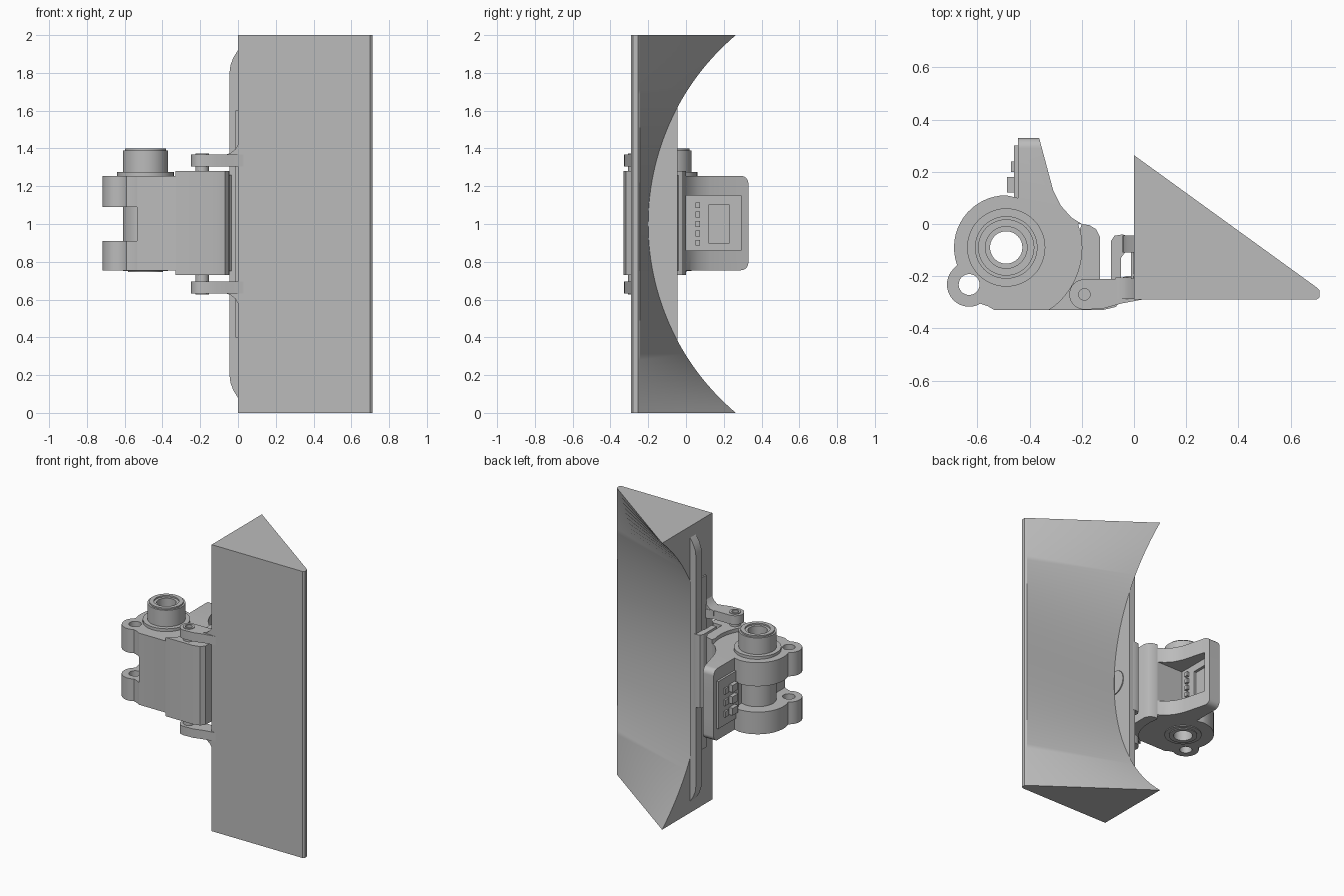
import bpy, bmesh, math
from math import radians, cos, sin, sqrt

cube = bpy.data.objects.get("Cube")
if cube:
    bpy.data.objects.remove(cube, do_unlink=True)

grey = bpy.data.materials.new("plain grey")
grey.use_nodes = True
grey.diffuse_color = (0.5, 0.5, 0.5, 1)
grey.node_tree.nodes["Principled BSDF"].inputs["Base Color"].default_value = (0.5, 0.5, 0.5, 1)


def make(name, rings, angle=30):
    """Solid skinned through equal-length rings of points."""
    bm = bmesh.new()
    loops = [[bm.verts.new(p) for p in ring] for ring in rings]
    n = len(loops[0])
    for a, b in zip(loops, loops[1:]):
        for i in range(n):
            j = (i + 1) % n
            bm.faces.new((a[i], a[j], b[j], b[i]))
    bm.faces.new(loops[0][::-1])
    bm.faces.new(loops[-1])
    bmesh.ops.recalc_face_normals(bm, faces=bm.faces)
    mesh = bpy.data.meshes.new(name)
    bm.to_mesh(mesh)
    bm.free()
    mesh.materials.append(grey)
    obj = bpy.data.objects.new(name, mesh)
    bpy.context.collection.objects.link(obj)
    smooth(obj, angle)
    return obj


def smooth(obj, angle=30):
    bpy.ops.object.select_all(action='DESELECT')
    obj.select_set(True)
    bpy.context.view_layer.objects.active = obj
    bpy.ops.object.shade_smooth_by_angle(angle=radians(angle))


def prism(name, outline, lo, hi, axis='z'):
    """Extrude a 2D outline along an axis."""
    place = {'z': lambda a, b, c: (a, b, c),
             'y': lambda a, b, c: (a, c, b),
             'x': lambda a, b, c: (c, a, b)}[axis]
    return make(name, [[place(a, b, c) for a, b in outline] for c in (lo, hi)])


def box(name, x, y, z):
    return prism(name, [(x[0], y[0]), (x[1], y[0]), (x[1], y[1]), (x[0], y[1])], *z)


def arc(cx, cy, r, start, end, n=16):
    angles = [radians(start + (end - start) * i / n) for i in range(n + 1)]
    return [(cx + r * cos(t), cy + r * sin(t)) for t in angles]


def disc(name, cx, cy, r, lo, hi, axis='z'):
    return prism(name, arc(cx, cy, r, 0, 360, 48)[:-1], lo, hi, axis)


def boolean(obj, cutter, operation='DIFFERENCE'):
    mod = obj.modifiers.new("cut", 'BOOLEAN')
    mod.operation = operation
    mod.solver = 'EXACT'
    mod.object = cutter
    bpy.context.view_layer.update()
    result = bpy.data.meshes.new_from_object(obj.evaluated_get(bpy.context.evaluated_depsgraph_get()))
    obj.modifiers.clear()
    obj.data = result
    bpy.data.objects.remove(cutter, do_unlink=True)
    smooth(obj)


# Tall wedge with a back face blending from straight edge to arc
R, N = 1.31, 64
rings = []
for i in range(N + 1):
    z = 2 * i / N
    back = -0.2 + R - sqrt(R * R - (z - 1) ** 2)
    rings.append([(x, y, z) for x, y in ((0, -0.29), (0.7, -0.29), (0.712, -0.28),
                                         (0.712, -0.255), (0.7, -0.243), (0, back))])
make("wedge_panel", rings)

# Rib along the side of the wedge, with a thin web and a hub
rib = [(0, 0.08), (-0.025, 0.12), (-0.04, 0.16), (-0.045, 0.2)]
rib += [(x, 2 - z) for x, z in reversed(rib)]
prism("side_rib", rib, -0.11, -0.045, 'y')
box("rib_web", (-0.012, -0.001), (-0.21, -0.08), (0.4, 1.6))
prism("web_hub", arc(-0.19, 1, 0.085, -90, 90), -0.003, 0.006, 'x')
clip = [(-0.088, -0.21), (-0.088, -0.065), (-0.075, -0.045), (-0.045, -0.04),
        (-0.01, -0.05), (-0.01, -0.09), (-0.035, -0.11), (-0.05, -0.13), (-0.05, -0.21)]
prism("rear_clip", clip, 0.75, 1.26)

# Hinge body: two lug slabs and a cut-back middle
CX, CY = -0.49, -0.09
tail = [(-0.2, 0), (-0.24, 0.025), (-0.28, 0.07), (-0.31, 0.13), (-0.365, 0.335), (-0.445, 0.335)]
lug = [(-0.535, -0.33), (-0.33, -0.33)] + arc(CX, CY, 0.29, -56, 18) + tail
lug += [(-0.445, 0.1)] + arc(CX, CY, 0.2, 90, 200)
lug += arc(-0.632, -0.232, 0.085, 135, 300, 18) + [(-0.56, -0.315)]
middle = [(-0.535, -0.33), (-0.33, -0.33)] + arc(CX, CY, 0.29, -56, 18) + tail
middle += [(-0.445, 0.0), (-0.41, -0.03), (-0.41, -0.2), (-0.535, -0.2)]
rounded = [(-0.6, 0.755), (0.29, 0.755)] + arc(0.29, 0.795, 0.04, -90, 0, 8)
rounded += arc(0.29, 1.215, 0.04, 0, 90, 8) + [(-0.6, 1.255)]
for name, outline, lo, hi in (("lower_lug", lug, 0.755, 0.91), ("hinge_core", middle, 0.91, 1.09),
                              ("upper_lug", lug, 1.09, 1.255)):
    part = prism(name, outline, lo, hi)
    boolean(part, prism("round_cutter", rounded, -1, 0.1, 'x'), 'INTERSECT')
    boolean(part, box("window_cutter", (-0.405, 0), (0.0, 0.29), (0.86, 1.15)))
    boolean(part, box("recess_cutter", (-0.425, 0), (0.12, 0.23), (0.9, 1.1)))
    if outline is lug:
        boolean(part, disc("bore_cutter", CX, CY, 0.1, 0, 2))
        boolean(part, disc("ear_cutter", -0.632, -0.232, 0.04, 0, 2))

# Raised outer block of the hinge
block = [(-0.33, -0.33), (-0.12, -0.33), (-0.07, -0.318), (-0.048, -0.29), (-0.045, -0.23),
         (-0.06, -0.21), (-0.13, -0.21), (-0.13, -0.05), (-0.145, -0.02), (-0.17, -0.005), (-0.2, 0)]
block += arc(CX, CY, 0.29, 18, -56)[1:-1]
prism("outer_block", block, 0.73, 1.28)


# Hollow pivot tube with its collars
def ring(name, outer, inner, lo, hi):
    part = disc(name, CX, CY, outer, lo, hi)
    boolean(part, disc("ring_cutter", CX, CY, inner, 0, 2))


ring("pivot_tube", 0.12, 0.062, 0.75, 1.39)
ring("tube_rim", 0.108, 0.08, 1.385, 1.4)
ring("upper_collar", 0.15, 0.1, 1.25, 1.275)
ring("lower_collar", 0.092, 0.062, 0.745, 0.76)

# Mirrored arms joining the wedge to the hinge pins
arm = arc(-0.19, -0.27, 0.058, 90, 270) + [(-0.12, -0.325), (-0.05, -0.305), (0.03, -0.29), (0.03, -0.27),
                                           (0, -0.2), (-0.03, -0.2), (-0.06, -0.21)]
gusset = [(-0.07, 1.33), (0.0, 1.33), (0.0, 1.42), (-0.015, 1.395), (-0.04, 1.375), (-0.07, 1.365)]
for side, name in ((1, "upper"), (-1, "lower")):
    def level(z):
        return 1 + side * (z - 1)
    part = prism(name + "_arm", arm, level(1.305), level(1.367))
    boolean(part, disc("pin_cutter", -0.19, -0.27, 0.022, 0, 2))
    prism(name + "_gusset", [(x, level(z)) for x, z in gusset], -0.288, -0.205, 'y')
    pin = disc(name + "_pin_boss", -0.19, -0.27, 0.036, level(1.27), level(1.372))
    boolean(pin, disc("pin_cutter", -0.19, -0.27, 0.022, 0, 2))

# Terminal strip on the outer face of the tab
box("terminal_plate", (-0.46, -0.44), (0.08, 0.3), (0.84, 1.17))
for i in range(3):
    z = 0.92 + 0.08 * i
    box("terminal_block", (-0.487, -0.455), (0.12, 0.18), (z - 0.025, z + 0.025))
    box("terminal_stud", (-0.472, -0.455), (0.2, 0.24), (z - 0.02, z + 0.02))
for i in range(5):
    z = 0.9 + 0.05 * i
    box("contact_tooth", (-0.404, -0.385), (0.05, 0.075), (z - 0.015, z + 0.015))
